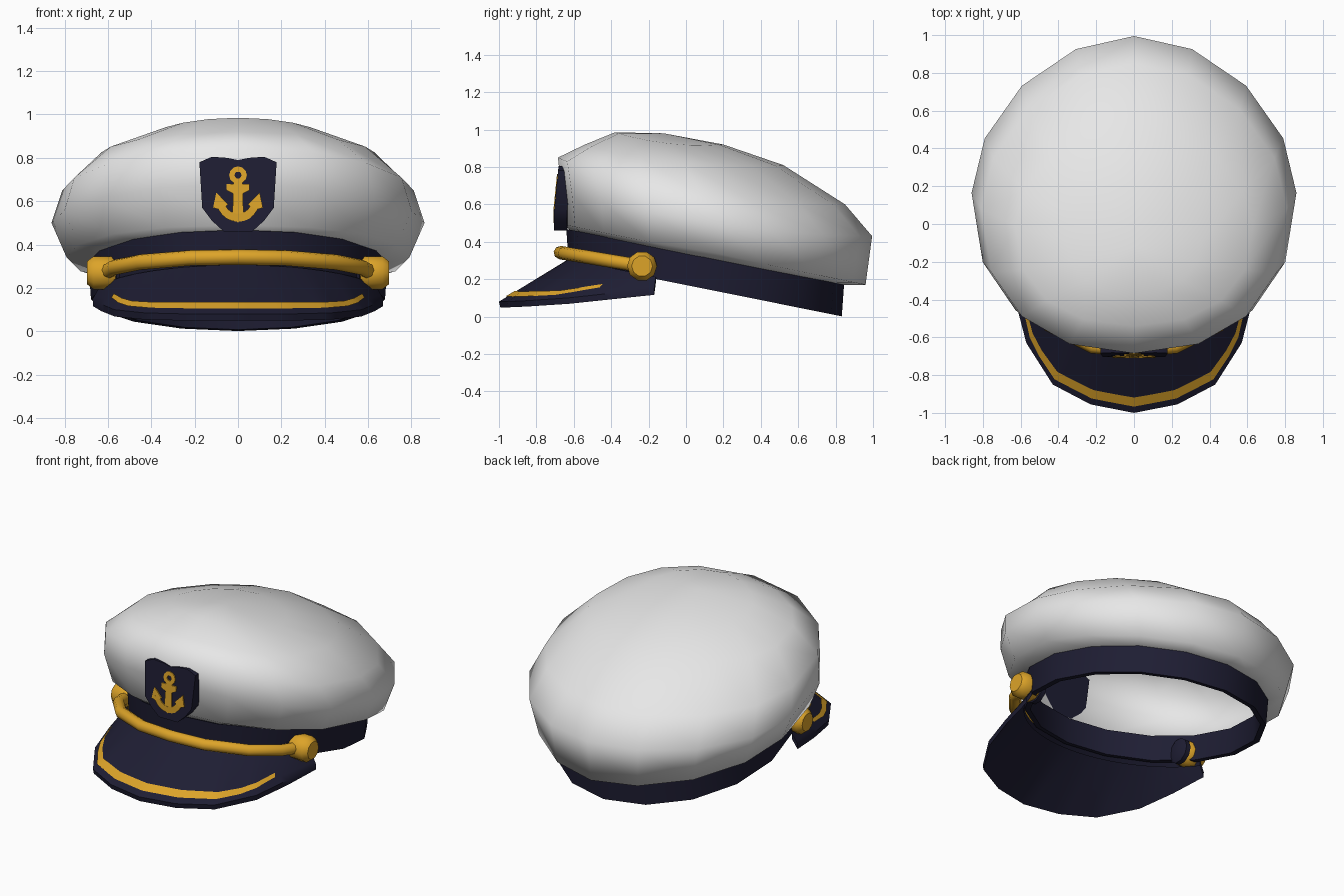
import bpy, bmesh, math
from mathutils import Vector

cube = bpy.data.objects.get("Cube")
if cube:
    bpy.data.objects.remove(cube)


def material(name, rgb):
    m = bpy.data.materials.new(name)
    m.use_nodes = True
    m.diffuse_color = (*rgb, 1)
    m.node_tree.nodes["Principled BSDF"].inputs["Base Color"].default_value = (*rgb, 1)
    return m


WHITE = material("white cloth", (0.8, 0.8, 0.8))
NAVY = material("navy cloth", (0.013, 0.0125, 0.033))
GOLD = material("gold", (0.72, 0.37, 0.022))


def finish(name, bm, mat, angle=40):
    bmesh.ops.remove_doubles(bm, verts=bm.verts, dist=0.0005)
    bmesh.ops.recalc_face_normals(bm, faces=bm.faces)
    mesh = bpy.data.meshes.new(name)
    bm.to_mesh(mesh)
    bm.free()
    mesh.materials.append(mat)
    ob = bpy.data.objects.new(name, mesh)
    bpy.context.collection.objects.link(ob)
    bpy.ops.object.select_all(action='DESELECT')
    ob.select_set(True)
    bpy.context.view_layer.objects.active = ob
    bpy.ops.object.shade_smooth_by_angle(angle=math.radians(angle))


def loft(bm, rows, closed):
    """Join rows of points with quads."""
    vs = [[bm.verts.new(p) for p in r] for r in rows]
    n = len(rows[0])
    for a, b in zip(vs, vs[1:]):
        for i in range(n if closed else n - 1):
            j = (i + 1) % n
            bm.faces.new((a[i], a[j], b[j], b[i]))
    return vs


def ring(rx, yf, yb, zf, zm, zb, shaped=False, n=16):
    """Tilted ellipse; a shaped one is fuller at the front, leaner at the back."""
    pts = []
    for i in range(n):
        a = math.tau * i / n
        s, c = math.sin(a), math.cos(a)
        z = zm + (zb - zf) / 2 * c + ((zb + zf) / 2 - zm) * c * c
        if shaped:
            px, py = (0.9, 0.85) if c < 0 else (1.07, 1.1)
            s = math.copysign(abs(s) ** px, s)
            c = math.copysign(abs(c) ** py, c)
        pts.append((rx * s, (yf + yb) / 2 + (yb - yf) / 2 * c, z))
    return pts


# Crown: open shell, hollow underneath
bm = bmesh.new()
rows = loft(bm, [
    ring(0.67, -0.62, 0.82, 0.46, 0.31, 0.17),
    ring(0.79, -0.645, 0.96, 0.49, 0.34, 0.17, True),
    ring(0.86, -0.665, 0.995, 0.68, 0.50, 0.43, True),
    ring(0.81, -0.685, 0.85, 0.85, 0.65, 0.60, True),
    ring(0.63, -0.54, 0.52, 0.92, 0.825, 0.81, True),
    ring(0.36, -0.38, 0.2, 0.985, 0.925, 0.92),
], True)
tip = bm.verts.new((0, -0.12, 0.98))
top = rows[-1]
for i in range(len(top)):
    bm.faces.new((top[i], top[(i + 1) % len(top)], tip))
finish("crown", bm, WHITE, 110)


# Band: thick tilted hoop
def band_ring(inset, base):
    yf, yb = -0.64 + inset, 0.845 - inset
    z = [base - 0.2 * y for y in (yf, 0.1, yb)]
    return ring(0.69 - inset, yf, yb, *z)


bm = bmesh.new()
loft(bm, [band_ring(0.0, 0.34), band_ring(0.012, 0.168), band_ring(0.045, 0.168),
          band_ring(0.05, 0.33), band_ring(0.0, 0.34)], True)
finish("band", bm, NAVY)

# Visor: ruled surface from the band to the rim
RIM = [Vector(p) for p in ((0, -1.0, 0.08), (0.23, -0.955, 0.08), (0.43, -0.85, 0.085),
                           (0.57, -0.63, 0.1), (0.63, -0.4, 0.125), (0.67, -0.17, 0.15))]
ANGLES = (0, 14, 28, 42, 55, 69)


def visor_point(s, t, lift=0.0):
    side = -1 if s < 0 else 1
    s = abs(s)
    k = min(int(s), len(RIM) - 2)
    outer = RIM[k].lerp(RIM[k + 1], s - k)
    a = math.radians(ANGLES[k] + (ANGLES[k + 1] - ANGLES[k]) * (s - k))
    y = 0.1 - 0.73 * math.cos(a)
    inner = Vector((0.68 * math.sin(a), y, 0.18 - 0.2 * y))
    p = inner.lerp(outer, t)
    return (side * p.x, p.y, p.z + lift)


steps = [i / 5 for i in range(-25, 26)]
bm = bmesh.new()
rows = [[visor_point(s, t / 4) for s in steps] for t in range(5)]
under = [[visor_point(s, t / 4 * 0.98, -0.035) for s in steps] for t in range(4, -1, -1)]
vs = loft(bm, rows + under, False)
for e in (0, -1):
    bm.faces.new([r[e] for r in vs])
finish("visor", bm, NAVY)

# Gold trim along the visor rim
bm = bmesh.new()
trim = [i / 5 for i in range(-18, 19)]


def trim_t(s):
    return 0.85 - 0.16 * max(0, abs(s) - 2.6)


loft(bm, [[visor_point(s, trim_t(s) + d, 0.006) for s in trim] for d in (-0.07, 0.06)], False)
finish("visor_trim", bm, GOLD)

# Strap: round cord across the front
half = [(0.61, -0.24), (0.57, -0.39), (0.45, -0.535), (0.22, -0.65), (0, -0.672)]
path = half + [(-x, y) for x, y in half[-2::-1]]
curve = bpy.data.curves.new("strap_path", 'CURVE')
curve.dimensions = '3D'
curve.bevel_depth = 0.036
curve.bevel_resolution = 2
curve.use_fill_caps = True
spline = curve.splines.new('POLY')
spline.points.add(len(path) - 1)
for p, (x, y) in zip(spline.points, path):
    p.co = (x, y, 0.342 - 0.165 * (y + 0.672), 1)
helper = bpy.data.objects.new("strap_path", curve)
bpy.context.collection.objects.link(helper)
bm = bmesh.new()
bm.from_mesh(bpy.data.meshes.new_from_object(
    helper.evaluated_get(bpy.context.evaluated_depsgraph_get())))
bpy.data.objects.remove(helper)
finish("strap", bm, GOLD, 50)


# Side buttons, passing through the band to navy backs inside
def disc(name, x, radius, depth, mat):
    bm = bmesh.new()
    prof = [(-0.5, 0.75), (-0.3, 1), (0.3, 1), (0.5, 0.7)]
    rows = [[(x + math.copysign(1, x) * d * depth, -0.235 + r * radius * math.cos(a),
              0.27 + r * radius * math.sin(a))
             for a in [math.tau * i / 10 for i in range(10)]] for d, r in prof]
    vs = loft(bm, rows, True)
    bm.faces.new(vs[0])
    bm.faces.new(vs[-1])
    finish(name, bm, mat, 50)


for side, label in ((1, "left"), (-1, "right")):
    disc(label + "_button", side * 0.623, 0.08, 0.145, GOLD)
    disc(label + "_button_back", side * 0.545, 0.078, 0.05, NAVY)


# Badge and anchor: upright plates given as x, z outlines
def front_y(z):
    return -0.705 + 0.1 * max(0, z - 0.57)


def plate(bm, outline, lift, back):
    rows = [[(x, front_y(z) - lift + d, z) for x, z in outline] for d in (0, back)]
    vs = loft(bm, rows, True)
    for r in vs:
        bm.faces.new(r)


def mirrored(pts):
    return pts + [(-x, z) for x, z in reversed(pts) if x > 0]


bm = bmesh.new()
plate(bm, mirrored([(0, 0.79), (0.05, 0.8), (0.12, 0.805), (0.178, 0.78),
                    (0.165, 0.57), (0.12, 0.51), (0.065, 0.46)]), 0, 0.07)
finish("badge", bm, NAVY)


def arc(cx, cz, r0, r1, start, end, n):
    angs = [math.radians(start + (end - start) * i / n) for i in range(n + 1)]
    return [[(cx + r * math.cos(a), cz + r * math.sin(a)) for a in angs] for r in (r0, r1)]


bm = bmesh.new()
LIFT, THICK = 0.004, 0.007
plate(bm, mirrored([(0.017, 0.69), (0.022, 0.68), (0.052, 0.68), (0.052, 0.65),
                    (0.022, 0.635), (0.026, 0.53), (0, 0.5)]), LIFT, THICK)
for cx, cz, r0, r1, start, end, n in ((0, 0.72, 0.016, 0.041, 0, 360, 12),
                                      (0, 0.605, 0.062, 0.1, 190, 350, 10)):
    inner, outer = arc(cx, cz, r0, r1, start, end, n)
    for i in range(n):
        plate(bm, [inner[i], inner[i + 1], outer[i + 1], outer[i]], LIFT, THICK)
for side in (1, -1):
    plate(bm, [(side * x, z) for x, z in ((0.1, 0.64), (0.045, 0.585), (0.08, 0.56),
                                          (0.115, 0.57))], LIFT, THICK)
finish("anchor", bm, GOLD)
